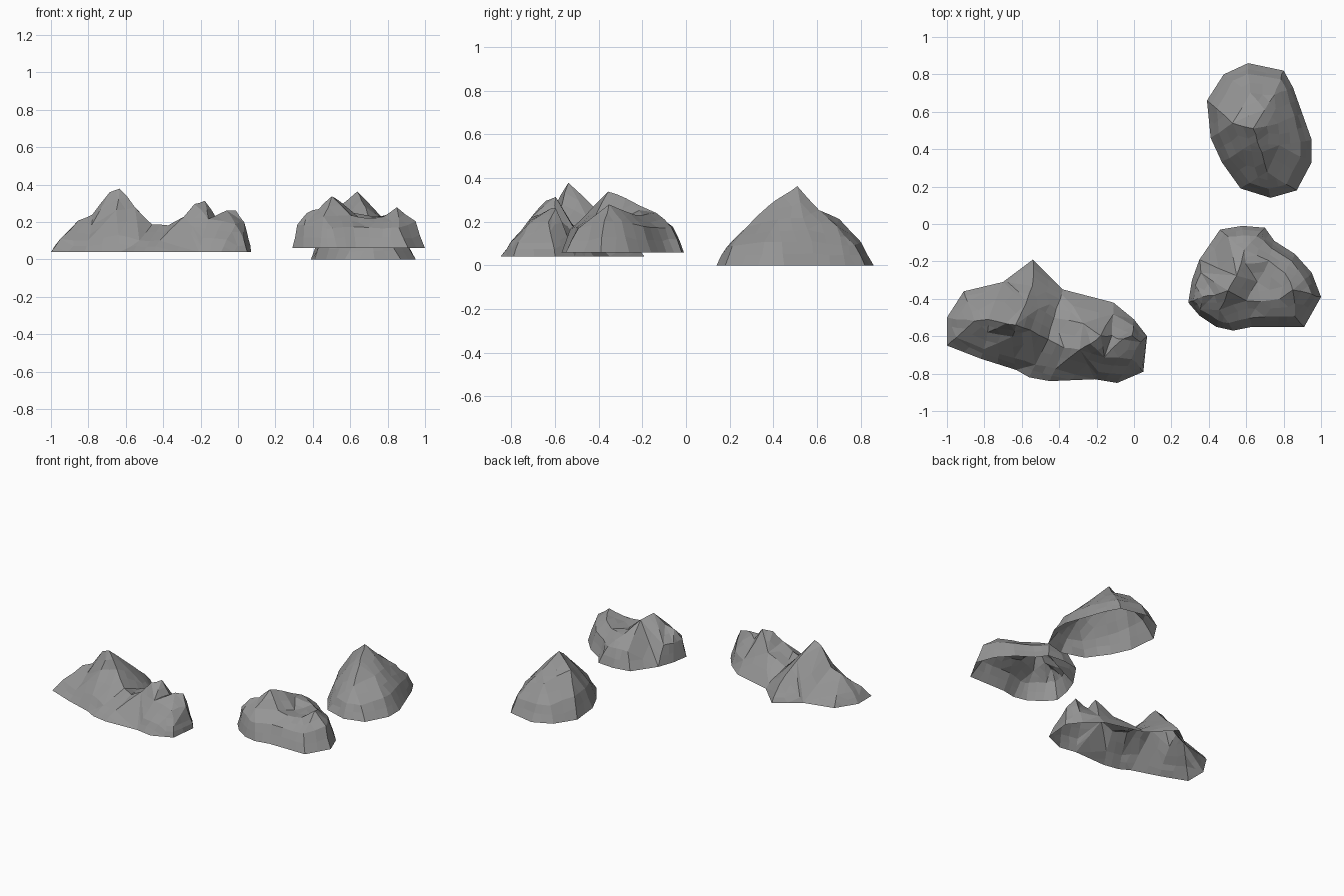
import bpy, bmesh, random
from mathutils import Vector
from mathutils.geometry import delaunay_2d_cdt

random.seed(4)
default_cube = bpy.data.objects.get("Cube")
if default_cube:
    bpy.data.objects.remove(default_cube)

# One plain stone colour for every rock
stone = bpy.data.materials.new("stone_grey")
stone.use_nodes = True
stone_colour = (0.3, 0.3, 0.3, 1)
stone.diffuse_color = stone_colour
shader = next(n for n in stone.node_tree.nodes if n.type == "BSDF_PRINCIPLED")
shader.inputs["Base Color"].default_value = stone_colour
shader.inputs["Roughness"].default_value = 0.9


def shoulder(foot, tops, run, lift):
    """Point part of the way up the slope from a foot point to its nearest high point."""
    top = min(tops, key=lambda c: (c.xy - foot.xy).length)
    point = foot.lerp(top, run)
    point.z = foot.z + (top.z - foot.z) * lift
    return point


def rock(name, base, outline, crest, spurs, run=0.35, lift=0.5, roughness=0.004):
    """Open faceted shell: base outline, shoulder ring, crest line, loose spur points."""
    feet = [Vector((x, y, base)) for x, y in outline]
    tops = [Vector(c) for c in crest + spurs]
    ring = [shoulder(f, tops, run, lift) for f in feet]
    points = feet + ring + tops
    count, first = len(feet), len(feet) + len(ring)

    # Triangulate, keeping the outline and crest as real edges
    rim = [(i, (i + 1) % count) for i in range(count)]
    ridge = [(i, i + 1) for i in range(first, first + len(crest) - 1)]
    flat, _, faces, origin, _, _ = delaunay_2d_cdt(
        [p.xy for p in points], rim + ridge, [], 1, 0.0001)

    bm = bmesh.new()
    for place, source in zip(flat, origin):
        nearest = points[source[0]] if source else min(
            points, key=lambda p: (p.xy - place).length)
        bm.verts.new((place.x, place.y, nearest.z))
    bm.verts.ensure_lookup_table()
    for face in faces:
        bm.faces.new([bm.verts[i] for i in face])

    # Break the big slopes into smaller, slightly uneven facets
    bmesh.ops.subdivide_edges(bm, edges=bm.edges[:], cuts=1, use_grid_fill=True)
    for v in bm.verts:
        if not v.is_boundary:
            v.co += Vector([random.uniform(-roughness, roughness) for _ in "xyz"])
    bmesh.ops.join_triangles(bm, faces=bm.faces[:], angle_face_threshold=0.3,
                             angle_shape_threshold=0.8)
    for f in bm.faces:
        f.normal_update()
        if f.normal.z < 0:
            f.normal_flip()

    mesh = bpy.data.meshes.new(name)
    bm.to_mesh(mesh)
    bm.free()
    mesh.materials.append(stone)
    obj = bpy.data.objects.new(name, mesh)
    bpy.context.collection.objects.link(obj)
    return obj


# Long rock: tall peak, saddle with a gully behind it, lower double peak
rock("long_rock", 0.04,
     outline=[(-1, -.5), (-1, -.65), (-.82, -.72), (-.63, -.78), (-.56, -.82),
              (-.45, -.84), (-.21, -.83), (-.09, -.85), (.05, -.79), (.07, -.6),
              (0, -.51), (-.11, -.42), (-.38, -.35), (-.54, -.19), (-.7, -.31),
              (-.91, -.36)],
     crest=[(-.85, -.52, .21), (-.78, -.51, .24), (-.69, -.53, .36),
            (-.63, -.54, .38), (-.55, -.57, .28), (-.46, -.62, .19),
            (-.37, -.66, .18), (-.29, -.67, .23), (-.23, -.64, .3),
            (-.18, -.6, .31), (-.12, -.6, .23), (-.06, -.62, .26),
            (-.01, -.6, .26)],
     spurs=[(-.43, -.5, .15), (-.51, -.45, .22), (-.58, -.42, .27),
            (-.54, -.33, .18), (-.27, -.53, .2), (.03, -.63, .2),
            (-.01, -.72, .19), (-.16, -.71, .22), (-.65, -.6, .26),
            (-.78, -.58, .18)],
     lift=0.42)

# Round rock whose crest curls around a hollow
rock("hollow_rock", 0.06,
     outline=[(.29, -.42), (.31, -.3), (.35, -.19), (.46, -.03), (.58, -.01),
              (.7, -.02), (.75, -.09), (.86, -.16), (.95, -.26), (1, -.39),
              (.91, -.55), (.77, -.55), (.63, -.55), (.53, -.57), (.44, -.55),
              (.35, -.49)],
     crest=[(.37, -.39, .25), (.43, -.38, .27), (.5, -.36, .34), (.55, -.28, .31),
            (.6, -.21, .25), (.72, -.2, .23), (.81, -.26, .24), (.85, -.35, .28),
            (.78, -.4, .23), (.68, -.41, .22), (.6, -.41, .24)],
     spurs=[(.66, -.31, .21), (.59, -.14, .24), (.46, -.46, .23)],
     run=0.36, lift=0.64)

# Conical rock with a single summit
rock("conical_rock", 0,
     outline=[(.39, .66), (.48, .8), (.61, .86), (.8, .82), (.85, .73), (.9, .59),
              (.95, .45), (.95, .33), (.87, .18), (.73, .14), (.57, .19),
              (.47, .33), (.41, .46)],
     crest=[(.53, .54, .27), (.64, .51, .36), (.66, .44, .32), (.68, .38, .28),
            (.71, .28, .18)],
     spurs=[(.78, .42, .21), (.77, .54, .22), (.7, .61, .25), (.75, .69, .18),
            (.62, .7, .21), (.58, .4, .23)])
